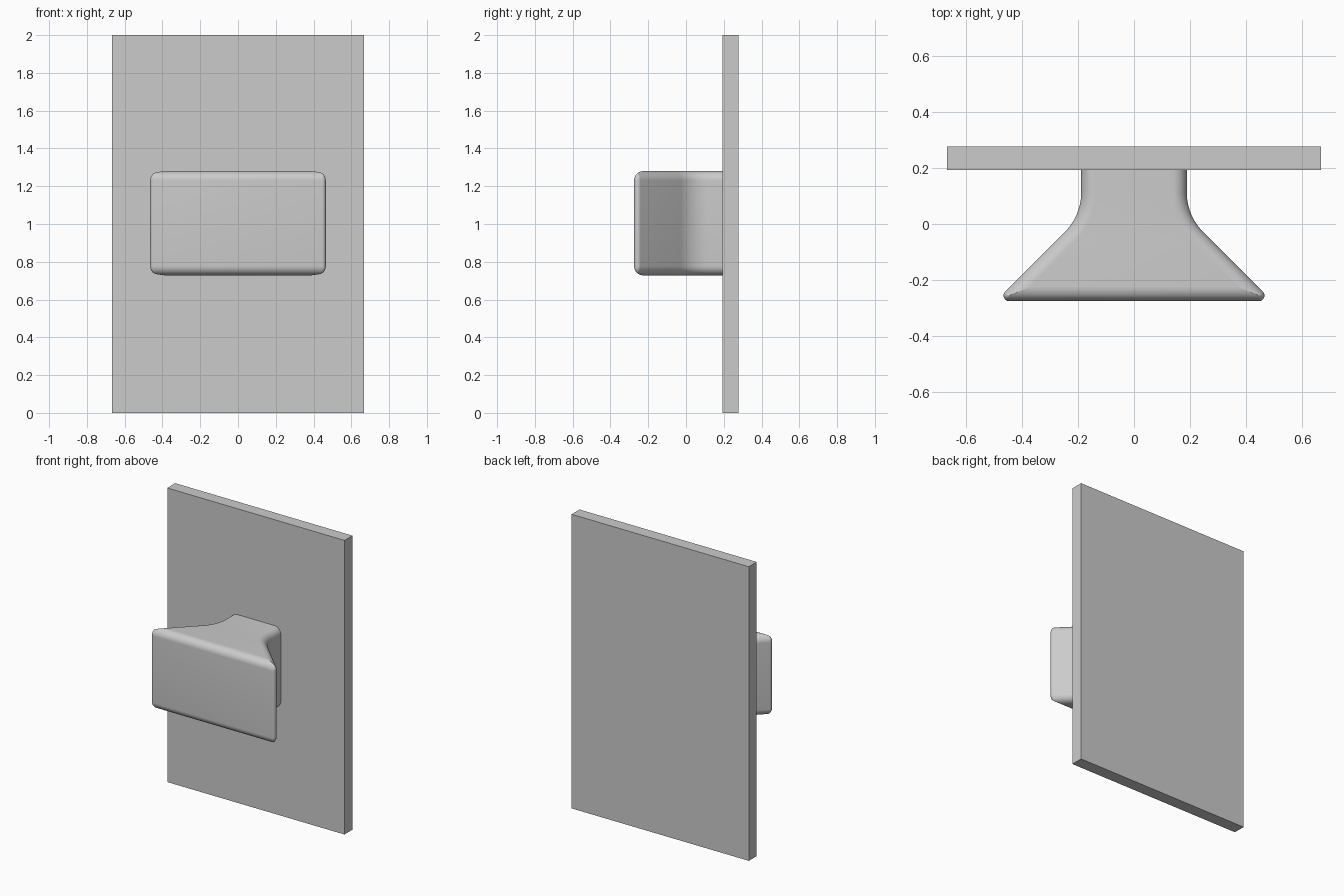
import bpy, bmesh
from math import sin, cos, pi, sqrt, radians

cube = bpy.data.objects.get("Cube")
if cube:
    bpy.data.objects.remove(cube, do_unlink=True)

grey = bpy.data.materials.new("plain_grey")
grey.use_nodes = True
colour = (0.6, 0.6, 0.6, 1)
grey.diffuse_color = colour
grey.node_tree.nodes["Principled BSDF"].inputs["Base Color"].default_value = colour


def make_object(name, bm):
    bmesh.ops.recalc_face_normals(bm, faces=bm.faces[:])
    mesh = bpy.data.meshes.new(name)
    bm.to_mesh(mesh)
    bm.free()
    mesh.materials.append(grey)
    obj = bpy.data.objects.new(name, mesh)
    bpy.context.collection.objects.link(obj)
    return obj


# Knob dimensions
STEM, FRONT, BACK = 0.188, -0.275, 0.2
NECK_R, TIP_R, RIM_R = 0.2, 0.02, 0.05
NECK_Y = 0.113
Z_LOW, Z_HIGH = 0.728, 1.28


def knob_outline(inset):
    """Plan outline of the knob, moved inward by inset."""
    neck_x, neck_r = STEM + NECK_R, NECK_R + inset
    half = [(STEM - inset, BACK)]
    for i in range(13):
        a = pi / 4 * i / 12
        half.append((neck_x - neck_r * cos(a), NECK_Y - neck_r * sin(a)))
    # Rounded tip between the slanted side and the front
    r = max(TIP_R - inset, 0.0005)
    slant = neck_x + NECK_Y - neck_r * sqrt(2)
    front = FRONT + inset
    cy = front + r
    cx = slant - cy - r * sqrt(2)
    for i in range(11):
        a = pi / 4 - 0.75 * pi * i / 10
        half.append((cx + r * cos(a), cy + r * sin(a)))
    return half + [(-x, y) for x, y in reversed(half)]


# Knob: stacked outlines with a rounded rim at the top and bottom
STEPS = 10
levels = []
for i in range(STEPS + 1):
    a = pi / 2 * i / STEPS
    levels.append((RIM_R * (1 - sin(a)), Z_LOW + RIM_R * (1 - cos(a))))
levels += [(d, Z_LOW + Z_HIGH - z) for d, z in reversed(levels)]

bm = bmesh.new()
rings = [[bm.verts.new((x, y, z)) for x, y in knob_outline(d)] for d, z in levels]
for low, high in zip(rings, rings[1:]):
    for i in range(len(low)):
        j = (i + 1) % len(low)
        bm.faces.new((low[i], low[j], high[j], high[i]))
bm.faces.new(rings[0])
bm.faces.new(rings[-1])
knob = make_object("knob", bm)

bpy.ops.object.select_all(action="DESELECT")
knob.select_set(True)
bpy.context.view_layer.objects.active = knob
bpy.ops.object.shade_smooth_by_angle(angle=radians(30))

# Flat door panel behind the knob
bm = bmesh.new()
bmesh.ops.create_cube(bm, size=1)
bmesh.ops.scale(bm, vec=(1.333, 0.085, 2), verts=bm.verts)
bmesh.ops.translate(bm, vec=(0, 0.2345, 1), verts=bm.verts)
make_object("panel", bm)
